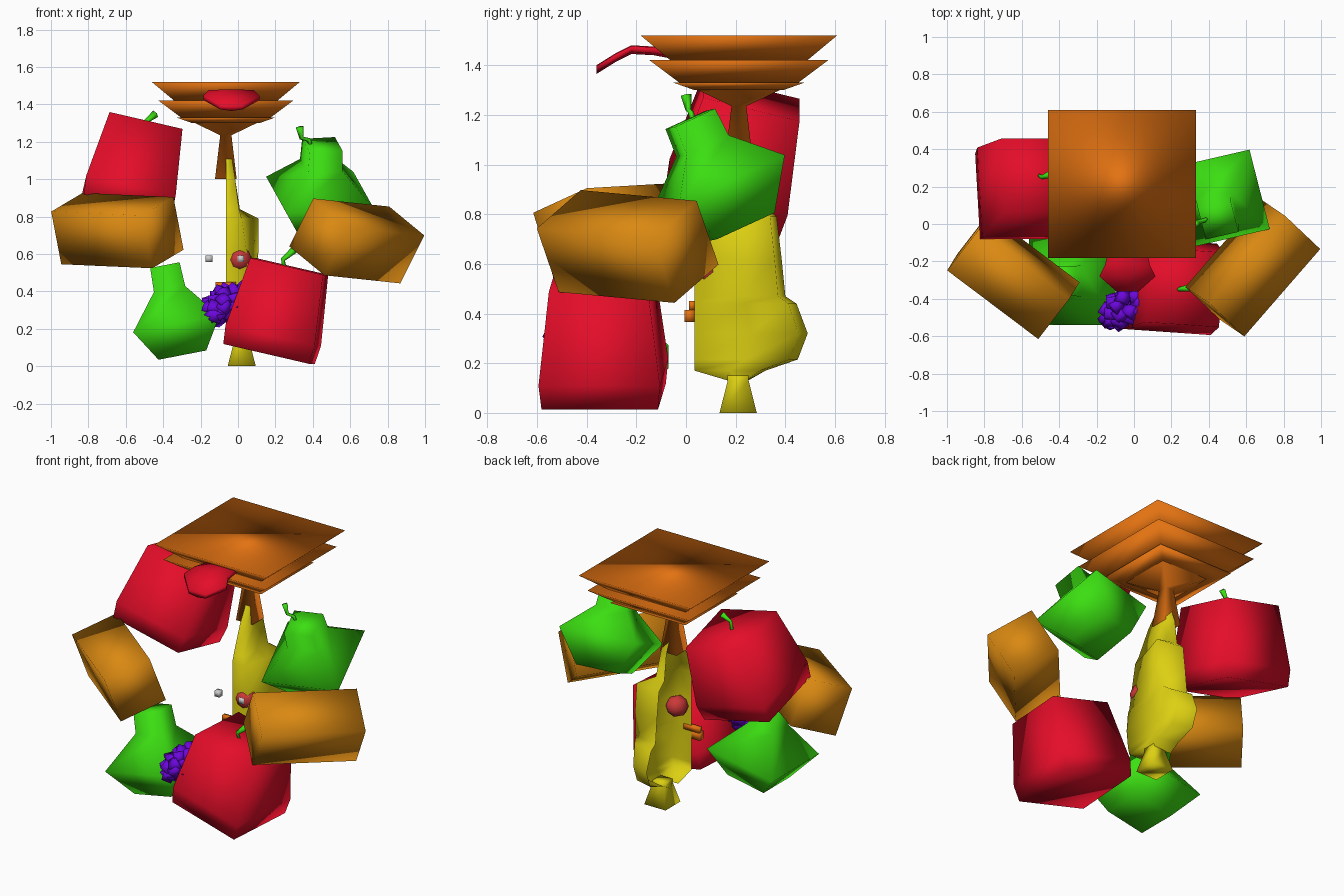
import bpy, bmesh, math, random
from mathutils import Matrix, Vector, Euler

if "Cube" in bpy.data.objects:
    bpy.data.objects.remove(bpy.data.objects["Cube"])

random.seed(4)
R = math.radians


def mat(name, r, g, b):
    m = bpy.data.materials.new(name)
    m.diffuse_color = (r, g, b, 1)
    m.use_nodes = True
    m.node_tree.nodes["Principled BSDF"].inputs["Base Color"].default_value = m.diffuse_color
    return m


RED = mat("red", .78, .004, .022)
GREEN = mat("green", .045, .74, .006)
GOLD = mat("gold", .7, .25, .006)
ORANGE = mat("orange", .77, .17, .006)
YELLOW = mat("yellow", .72, .63, .006)
PURPLE = mat("purple", .15, .002, .72)
PINK = mat("pink", .6, .04, .04)


def finish(bm, name, material=None, loc=(0, 0, 0), rot=(0, 0, 0), normals=True):
    if normals:
        bmesh.ops.recalc_face_normals(bm, faces=bm.faces)
    for f in bm.faces:
        f.smooth = True
    me = bpy.data.meshes.new(name)
    bm.to_mesh(me)
    bm.free()
    ob = bpy.data.objects.new(name, me)
    bpy.context.collection.objects.link(ob)
    ob.matrix_world = Matrix.Translation(loc) @ Euler([R(a) for a in rot]).to_matrix().to_4x4()
    if material:
        me.materials.append(material)
    return ob


def loft(name, rings, material, closed=True, caps=True, **kw):
    bm = bmesh.new()
    vs = [[bm.verts.new(p) for p in ring] for ring in rings]
    n = len(rings[0])
    for a, b in zip(vs, vs[1:]):
        for i in range(n if closed else n - 1):
            j = (i + 1) % n
            bm.faces.new((a[i], a[j], b[j], b[i]))
    if caps:
        bm.faces.new(vs[0][::-1])
        bm.faces.new(vs[-1])
    return finish(bm, name, material, **kw)


def square(h, z):
    return [(-h, -h, z), (h, -h, z), (h, h, z), (-h, h, z)]


def tower(name, profile, material, loc, rot=(0, 0, 0)):
    return loft(name, [square(h, z) for h, z in profile], material, loc=loc, rot=rot)


def box(name, size, material, loc, rot=(0, 0, 0)):
    bm = bmesh.new()
    bmesh.ops.create_cube(bm, size=1)
    bmesh.ops.scale(bm, vec=size, verts=bm.verts)
    return finish(bm, name, material, loc, rot)


def stem(name, pts, r=.012):
    pts = [Vector(p) for p in pts]
    rings = []
    for i, p in enumerate(pts):
        d = (pts[min(i + 1, len(pts) - 1)] - pts[max(i - 1, 0)]).normalized()
        u = d.cross(Vector((0, 1, .1))).normalized()
        v = d.cross(u)
        s = r * (1.8 if i == len(pts) - 1 else 1)
        rings.append([p + u * s, p + v * s, p - u * s, p - v * s])
    loft(name, rings, GREEN)


# tiered square hat with its stem
HAT = (-.065, .213, 0)
tower("hat_stem", [(.058, 1.0), (.03, 1.235), (.165, 1.30), (.17, 1.315)], ORANGE, HAT)
tower("hat_lower_tier", [(.18, 1.3), (.265, 1.33)], ORANGE, HAT)
tower("hat_middle_tier", [(.24, 1.33), (.36, 1.42)], ORANGE, HAT)
tower("hat_top_tier", [(.27, 1.415), (.396, 1.52)], ORANGE, HAT)

# bent red brim under the hat's front edge
brim = [(-.05, .08, 1.445), (-.13, .1, 1.46), (-.22, .12, 1.465), (-.28, .15, 1.435), (-.36, .06, 1.385)]
loft("brim", [[(-.035 - w, y, z - .012), (-.035, y, z - .02), (-.035 + w, y, z - .012),
               (-.035 + w, y, z + .012), (-.035, y, z + .015), (-.035 - w, y, z + .012)]
              for y, w, z in brim], RED)

# yellow half body, open on its cut side: z, front y, back y, front and back half widths
CUT = -.065
body = [(.13, .17, .25, .12, .12), (.17, .035, .32, .13, .13), (.215, .035, .45, .14, .12),
        (.32, .035, .49, .15, .12), (.44, .035, .445, .14, .14), (.47, .035, .40, .13, .16),
        (.62, .035, .385, .11, .175), (.79, .035, .365, .085, .175),
        (.84, .05, .31, .07, .075), (1.0, .11, .29, .05, .05), (1.13, .18, .24, .03, .03)]
loft("half_body", [[(CUT, f, z), (CUT + w, f, z), (CUT + (w + v) / 2, f + (b - f) * .5, z),
                    (CUT + v, f + (b - f) * .92, z), (CUT, b, z)] for z, f, b, w, v in body],
     YELLOW, closed=False, caps=False, normals=False)
tower("foot", [(.075, 0), (.042, .13), (.042, .15)], YELLOW, (.02, .21, 0))

# face pieces
bm = bmesh.new()
bmesh.ops.create_uvsphere(bm, u_segments=8, v_segments=6, radius=.066)
finish(bm, "eye_socket", PINK, (.01, .075, .57), (90, 0, 0))
for s in (-1, 1):
    box("eye", (.035, .035, .035), None, (-.07 + s * .085, .025, .575))
box("upper_beak", (.11, .025, .035), ORANGE, (-.065, .025, .432))
box("lower_beak", (.11, .04, .05), ORANGE, (-.065, .014, .39))

# apples
apple = [(.235, -.24), (.245, -.14), (.2, .24)]
tower("back_apple", apple, RED, (-.555, .205, 1.04), (-14, 13, 0))
tower("front_apple", apple, RED, (.22, -.335, .3), (0, 13, -4))
stem("back_apple_stem", [(-.51, .26, 1.25), (-.49, .25, 1.31), (-.44, .27, 1.35)])
stem("front_apple_stem", [(.25, -.34, .52), (.24, -.35, .57), (.31, -.34, .63)])

# pears
tower("front_pear", [(.13, -.25), (.235, -.08), (.085, .11), (.08, .24)], GREEN,
      (-.345, -.305, .305), (0, -11, 0))
tower("back_pear", [(.13, -.24), (.24, -.04), (.095, .12), (.09, .24)], GREEN,
      (.44, .115, .965), (24, -3, 13))
stem("back_pear_stem", [(.39, .03, 1.17), (.38, .02, 1.21), (.34, .01, 1.22), (.33, 0, 1.28)])

# golden oblong fruits
box("left_golden_fruit", (.61, .29, .3), GOLD, (-.645, -.28, .725), (20, 2, -37))
box("right_golden_fruit", (.62, .3, .3), GOLD, (.635, -.235, .67), (31, 4, 49))

# grape bunch
bm = bmesh.new()
for i in range(34):
    t = i / 33
    c = Vector((-.02, -.42, .41)).lerp(Vector((-.12, -.5, .26)), t)
    w = .08 * math.sin(math.pi * (.2 + .7 * t))
    a = i * 2.4
    c += Vector((math.cos(a) * w, math.sin(a) * w * .8, math.sin(a * 1.3) * .02))
    spin = Euler([random.uniform(0, 3) for _ in range(3)]).to_matrix().to_4x4()
    bmesh.ops.create_cube(bm, size=.06, matrix=Matrix.Translation(c) @ spin)
finish(bm, "grape_bunch", PURPLE)
